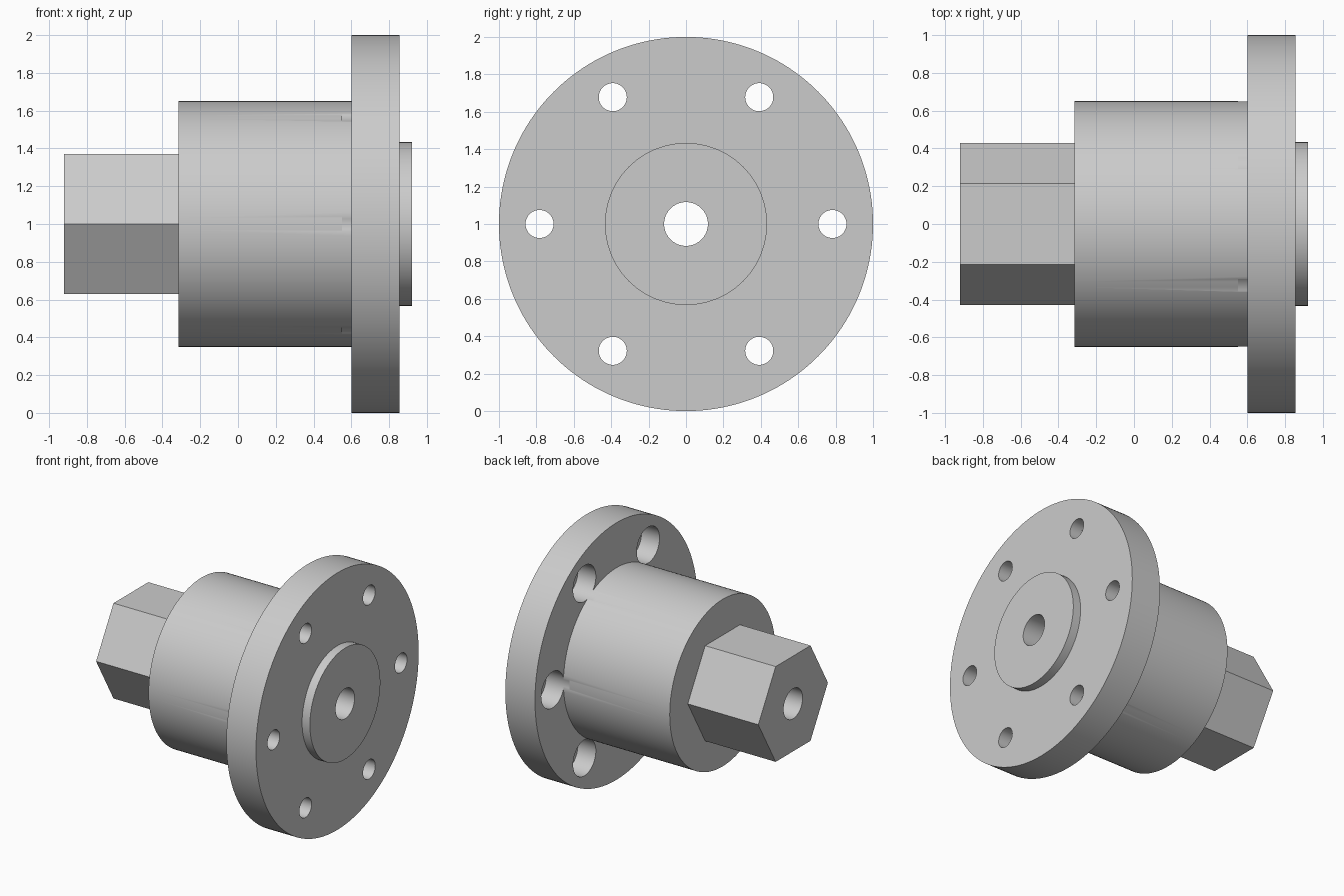
import bpy
import bmesh
from math import cos, sin, pi, radians
from mathutils import Matrix

if "Cube" in bpy.data.objects:
    bpy.data.objects.remove(bpy.data.objects["Cube"], do_unlink=True)

AXIS_Z = 1.0
BOLT_CIRCLE = 0.783
BOLTS = [(BOLT_CIRCLE * cos(i * pi / 3), BOLT_CIRCLE * sin(i * pi / 3)) for i in range(6)]

grey = bpy.data.materials.new("machined grey")
grey.use_nodes = True
grey.diffuse_color = (0.6, 0.6, 0.6, 1)
grey.node_tree.nodes["Principled BSDF"].inputs["Base Color"].default_value = (0.6, 0.6, 0.6, 1)


def rods(name, radius, x0, x1, sides, centres=((0, 0),)):
    """Prisms lying along x, one at each (y, z) offset from the main axis."""
    bm = bmesh.new()
    for y, z in centres:
        place = (Matrix.Translation(((x0 + x1) / 2, y, AXIS_Z + z))
                 @ Matrix.Rotation(pi / 2, 4, 'Z') @ Matrix.Rotation(pi / 2, 4, 'X'))
        bmesh.ops.create_cone(bm, cap_ends=True, segments=sides, radius1=radius,
                              radius2=radius, depth=x1 - x0, matrix=place)
    # Six-sided bars have corners on the horizontal centre line
    if sides == 6:
        widest = max(abs(v.co.y) for v in bm.verts)
        if widest < radius * 0.95:
            bmesh.ops.rotate(bm, verts=bm.verts, cent=(0, 0, AXIS_Z),
                             matrix=Matrix.Rotation(pi / 6, 3, 'X'))
    bmesh.ops.recalc_face_normals(bm, faces=bm.faces)
    mesh = bpy.data.meshes.new(name)
    bm.to_mesh(mesh)
    bm.free()
    mesh.materials.append(grey)
    obj = bpy.data.objects.new(name, mesh)
    bpy.context.collection.objects.link(obj)
    return obj


# Drills: central bore, bolt holes and the wider recesses for the screw heads
bore = rods("bore_cutter", 0.117, -1.2, 1.2, 64)
bolt_holes = rods("bolt_hole_cutter", 0.075, 0.5, 1.2, 48, BOLTS)
recesses = rods("recess_cutter", 0.14, 0.55, 0.755, 64, BOLTS)

# Solid parts and the drills that pass through each one
parts = [
    (rods("hex_drive", 0.428, -0.922, -0.315, 6), [bore]),
    (rods("hub", 0.65, -0.315, 0.6, 128), [bore, recesses]),
    (rods("flange", 1.0, 0.6, 0.855, 160), [bore, recesses, bolt_holes]),
    (rods("locating_boss", 0.433, 0.855, 0.922, 96), [bore]),
]

for part, cutters in parts:
    bpy.ops.object.select_all(action='DESELECT')
    part.select_set(True)
    bpy.context.view_layer.objects.active = part
    for cutter in cutters:
        mod = part.modifiers.new(cutter.name, 'BOOLEAN')
        mod.operation = 'DIFFERENCE'
        mod.solver = 'EXACT'
        mod.object = cutter
        bpy.ops.object.modifier_apply(modifier=mod.name)
    bpy.ops.object.shade_smooth_by_angle(angle=radians(30))

for cutter in (bore, bolt_holes, recesses):
    bpy.data.objects.remove(cutter, do_unlink=True)
